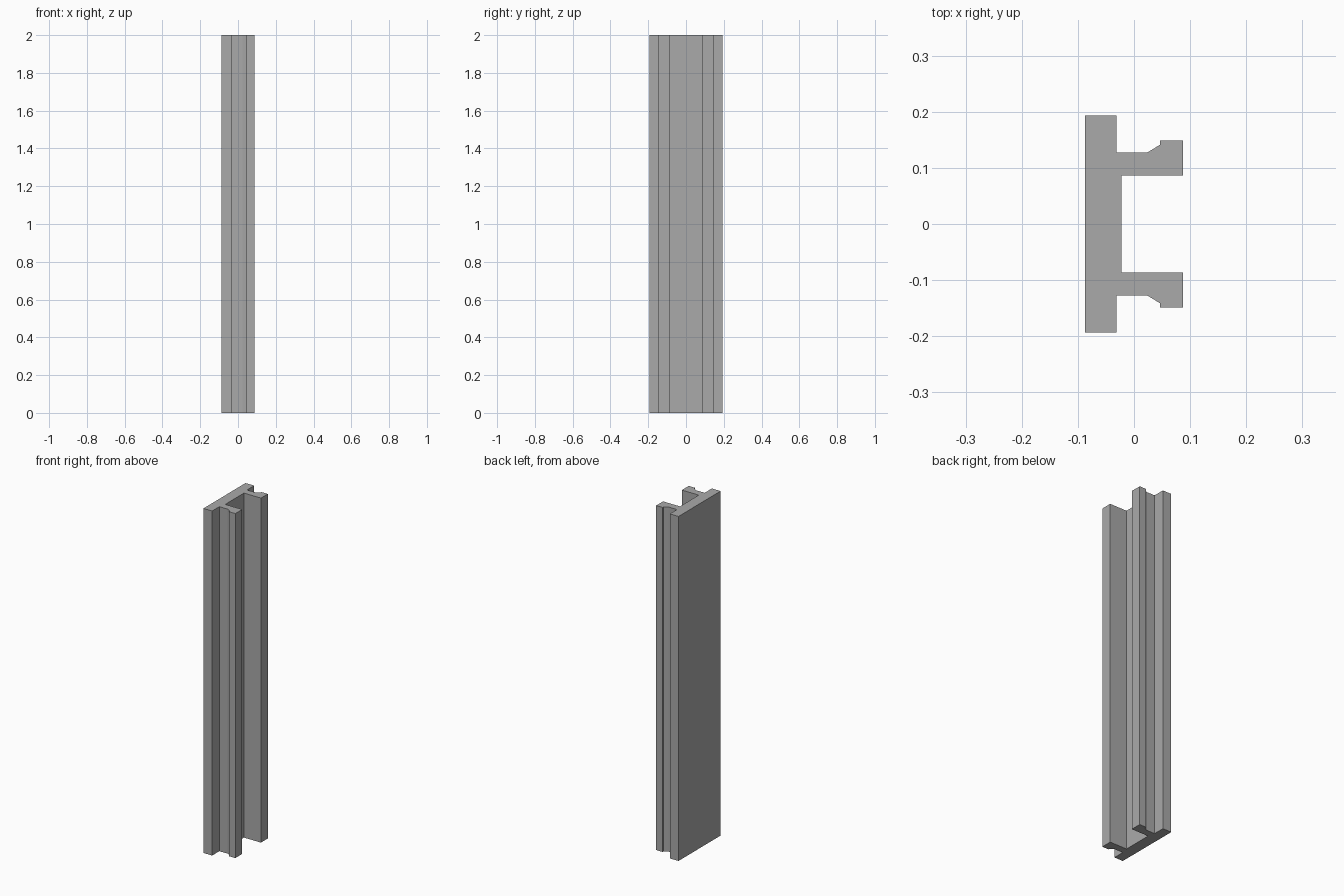
import bpy
import bmesh

cube = bpy.data.objects.get("Cube")
if cube:
    bpy.data.objects.remove(cube, do_unlink=True)

HEIGHT = 2.0

# Plain grey finish
grey = bpy.data.materials.new("plain_grey")
grey.use_nodes = True
colour = (0.4, 0.4, 0.4, 1)
grey.diffuse_color = colour
grey.node_tree.nodes["Principled BSDF"].inputs["Base Color"].default_value = colour

# Half of the cross-section: back plate, flange, sloped hook, channel
half = [(-0.087, 0.193), (-0.031, 0.193), (-0.031, 0.127), (0.023, 0.127),
        (0.046, 0.141), (0.046, 0.149), (0.087, 0.149), (0.087, 0.086),
        (-0.022, 0.086)]
profile = half + [(x, -y) for x, y in reversed(half)]

# Extrude the mirrored section to full height
bm = bmesh.new()
base = bm.faces.new([bm.verts.new((x, y, 0)) for x, y in profile])
top = bmesh.ops.extrude_face_region(bm, geom=[base], use_keep_orig=True)
bmesh.ops.translate(bm, vec=(0, 0, HEIGHT),
                    verts=[v for v in top["geom"] if isinstance(v, bmesh.types.BMVert)])
bmesh.ops.recalc_face_normals(bm, faces=bm.faces)

mesh = bpy.data.meshes.new("channel_rail")
bm.to_mesh(mesh)
bm.free()
mesh.materials.append(grey)
bpy.context.collection.objects.link(bpy.data.objects.new("channel_rail", mesh))
